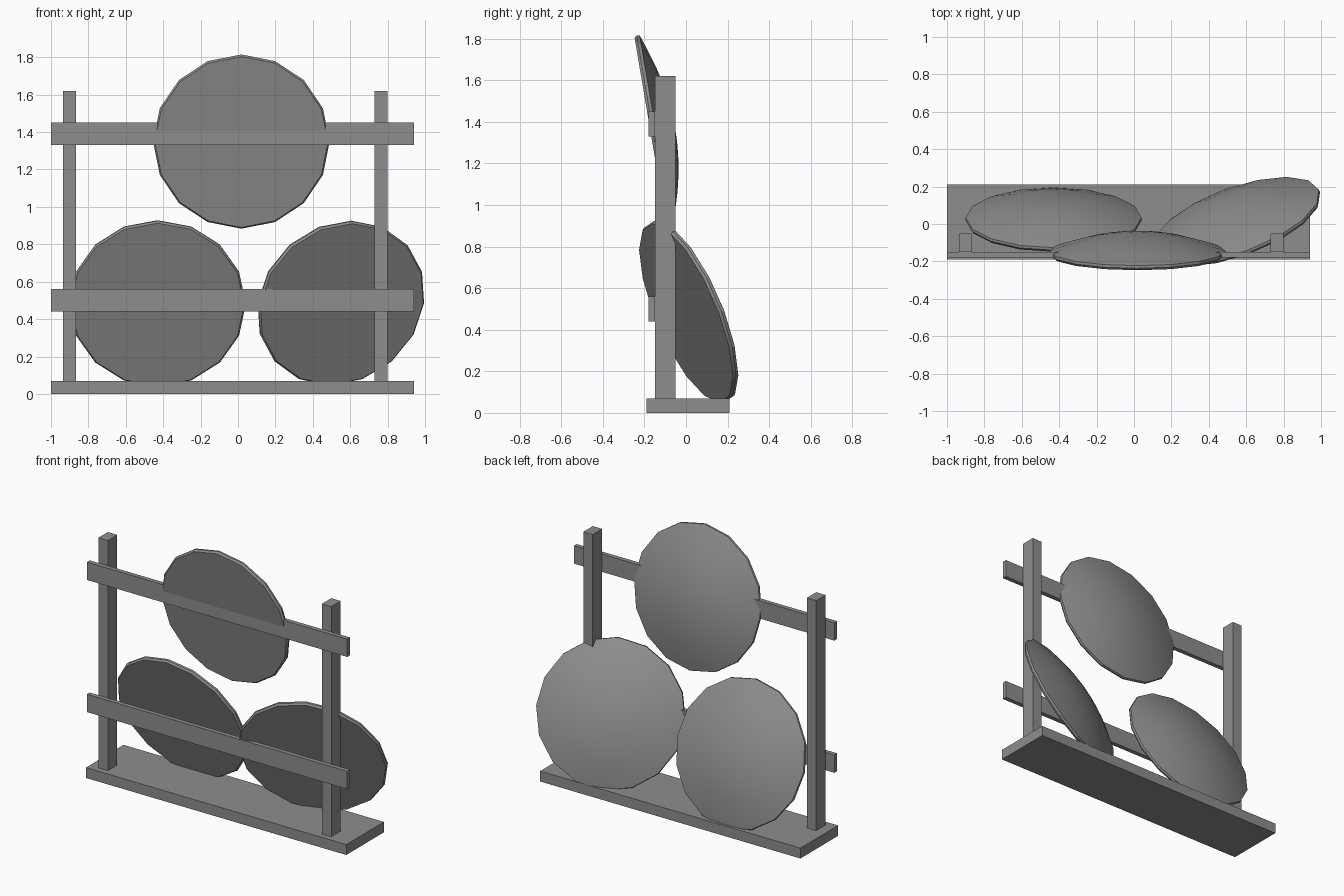
import bpy
import bmesh
from math import radians
from mathutils import Matrix, Vector

if "Cube" in bpy.data.objects:
    bpy.data.objects.remove(bpy.data.objects["Cube"], do_unlink=True)

# One plain grey for the whole model
grey = bpy.data.materials.new("mid_grey")
grey.use_nodes = True
colour = (0.27, 0.27, 0.27, 1)
grey.diffuse_color = colour
grey.node_tree.nodes["Principled BSDF"].inputs["Base Color"].default_value = colour


def add_object(name, bm):
    mesh = bpy.data.meshes.new(name)
    bmesh.ops.recalc_face_normals(bm, faces=bm.faces)
    bm.to_mesh(mesh)
    bm.free()
    mesh.materials.append(grey)
    obj = bpy.data.objects.new(name, mesh)
    bpy.context.collection.objects.link(obj)
    return obj


def box(name, low, high):
    low, high = Vector(low), Vector(high)
    bm = bmesh.new()
    place = Matrix.Translation((low + high) / 2) @ Matrix.Diagonal((high - low).to_4d())
    bmesh.ops.create_cube(bm, size=1, matrix=place)
    return add_object(name, bm)


def dish(name, centre, tilt, yaw):
    """Flat front, thin rim and a shallow dome behind, turned about the y axis."""
    radius, rim, dome, rings = 0.452, 0.03, 0.09, 6
    profile = [(0, 0), (0.463, 0), (0.472, 0.012), (0.47, 0.026), (radius, 0.033)]
    for i in range(1, rings + 1):
        r = radius * (1 - i / rings)
        profile.append((r, rim + dome * (1 - (r / radius) ** 2)))
    bm = bmesh.new()
    verts = [bm.verts.new((0, y, r)) for r, y in profile]
    edges = [bm.edges.new(pair) for pair in zip(verts, verts[1:])]
    bmesh.ops.spin(bm, geom=verts + edges, axis=(0, 1, 0), cent=(0, 0, 0),
                   angle=radians(360), steps=16, use_duplicate=False)
    bmesh.ops.remove_doubles(bm, verts=bm.verts, dist=0.0005)
    obj = add_object(name, bm)
    obj.location = centre
    obj.rotation_euler = (radians(tilt), 0, radians(yaw))
    bpy.ops.object.select_all(action="DESELECT")
    obj.select_set(True)
    bpy.context.view_layer.objects.active = obj
    bpy.ops.object.shade_smooth_by_angle(angle=radians(20))
    return obj


# Rack: base board, two posts, two front rails
box("base_board", (-1, -0.19, 0), (0.94, 0.21, 0.07))
for side, x in (("right", -0.935), ("left", 0.73)):
    box(side + "_post", (x, -0.15, 0.07), (x + 0.07, -0.05, 1.62))
for level, z in (("lower", 0.44), ("upper", 1.33)):
    box(level + "_rail", (-1, -0.18, z), (0.94, -0.15, z + 0.12))

# Leaning dishes
dish("upper_dish", (0.018, -0.17, 1.347), 9.6, 0)
dish("lower_right_dish", (-0.43, 0.01, 0.478), 20, 0)
dish("lower_left_dish", (0.555, 0, 0.48), 21.7, 20)
